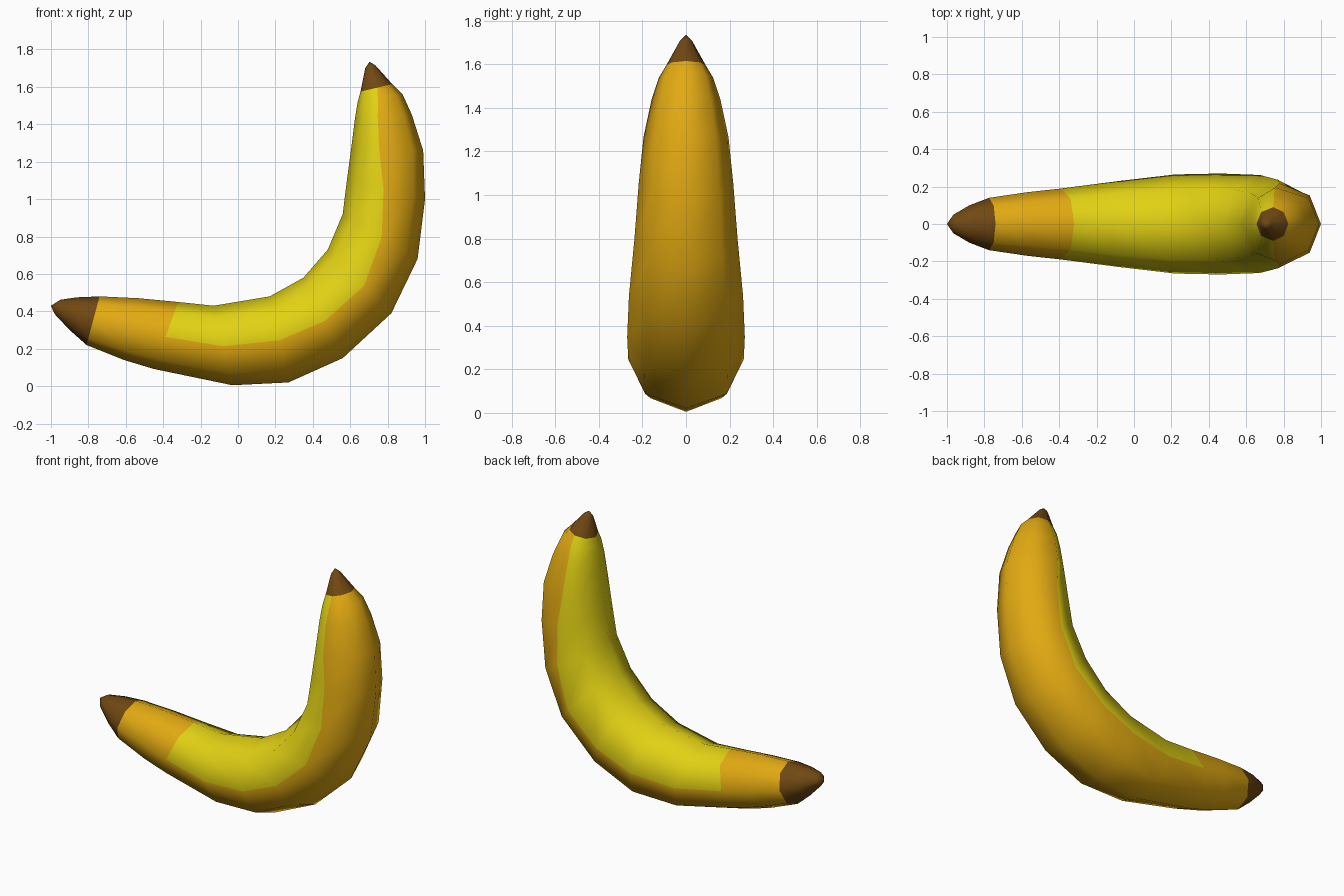
import bpy, bmesh, math

if "Cube" in bpy.data.objects:
    bpy.data.objects.remove(bpy.data.objects["Cube"])


def material(name, rgb):
    m = bpy.data.materials.new(name)
    m.diffuse_color = (*rgb, 1.0)
    m.use_nodes = True
    m.node_tree.nodes["Principled BSDF"].inputs["Base Color"].default_value = m.diffuse_color
    return m


# Cross-sections: outer edge x, z / inner edge x, z / half width / side seam position
sections = [
    (-0.98, 0.385, -0.95, 0.462, 0.05, 0.50),
    (-0.90, 0.300, -0.86, 0.475, 0.10, 0.50),
    (-0.81, 0.220, -0.74, 0.480, 0.14, 0.50),   # end of brown stem
    (-0.61, 0.140, -0.53, 0.470, 0.17, 0.50),
    (-0.45, 0.092, -0.32, 0.450, 0.19, 0.48),   # start of yellow
    (-0.03, 0.005, -0.13, 0.430, 0.23, 0.49),
    (0.27, 0.020, 0.17, 0.480, 0.265, 0.49),
    (0.56, 0.150, 0.35, 0.580, 0.27, 0.46),
    (0.82, 0.390, 0.48, 0.730, 0.262, 0.43),
    (0.96, 0.680, 0.56, 0.920, 0.237, 0.48),
    (1.00, 1.000, 0.582, 1.100, 0.217, 0.53),
    (0.99, 1.260, 0.605, 1.270, 0.195, 0.61),
    (0.93, 1.450, 0.625, 1.430, 0.158, 0.60),
    (0.88, 1.560, 0.640, 1.520, 0.125, 0.55),
    (0.825, 1.615, 0.655, 1.575, 0.09, 0.47),   # start of brown tip
    (0.735, 1.715, 0.680, 1.700, 0.028, 0.50),
]
BROWN_A, YELLOW_A, BROWN_B = 2, 4, 14
SIDES = 8

bm = bmesh.new()
rings = []
for ox, oz, ix, iz, w, seam in sections:
    ring = []
    for k in range(SIDES):
        a = 2 * math.pi * k / SIDES
        f = seam if k in (2, 6) else 0.5 - 0.5 * math.cos(a)
        ring.append(bm.verts.new((ox + (ix - ox) * f, w * math.sin(a), oz + (iz - oz) * f)))
    rings.append(ring)

# Skin: yellow on the inner curve, orange outside, brown at both ends
for i in range(len(rings) - 1):
    for k in range(SIDES):
        n = (k + 1) % SIDES
        face = bm.faces.new((rings[i][k], rings[i][n], rings[i + 1][n], rings[i + 1][k]))
        if i < BROWN_A or i >= BROWN_B:
            face.material_index = 2
        elif i >= YELLOW_A and 2 <= k < 6:
            face.material_index = 0
        else:
            face.material_index = 1

# Pointed ends
for ring, tip in ((rings[0], (-1.0, 0, 0.43)), (rings[-1], (0.703, 0, 1.735))):
    v = bm.verts.new(tip)
    for k in range(SIDES):
        bm.faces.new((ring[k], ring[(k + 1) % SIDES], v)).material_index = 2

bmesh.ops.recalc_face_normals(bm, faces=bm.faces)
for face in bm.faces:
    face.smooth = True
mesh = bpy.data.meshes.new("banana")
bm.to_mesh(mesh)
bm.free()

for m in (material("ripe yellow", (0.76, 0.64, 0.007)),
          material("orange peel", (0.76, 0.40, 0.006)),
          material("brown ends", (0.165, 0.065, 0.006))):
    mesh.materials.append(m)
banana = bpy.data.objects.new("banana", mesh)
bpy.context.collection.objects.link(banana)
